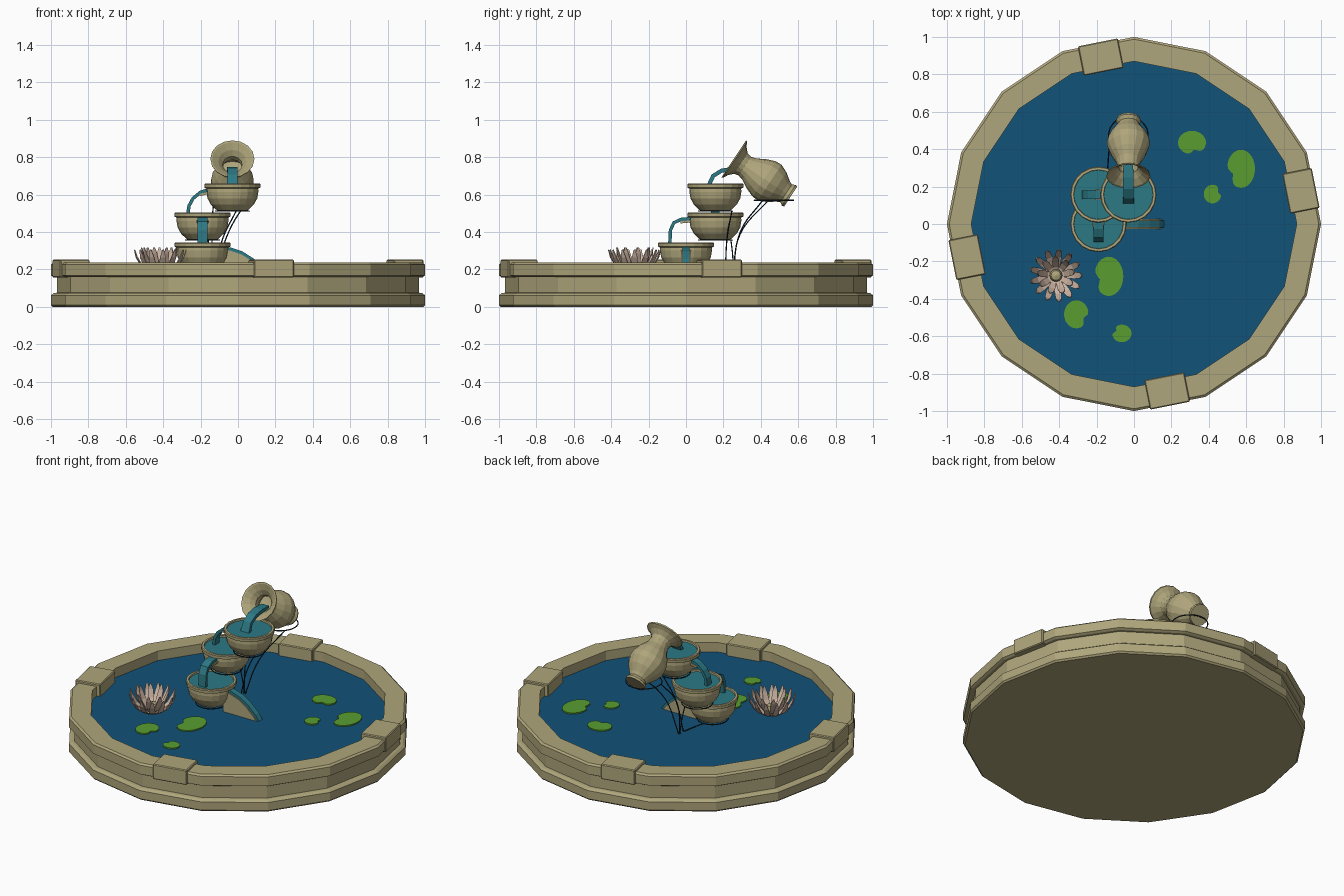
import bpy, bmesh, math
from mathutils import Vector, Matrix

if "Cube" in bpy.data.objects:
    bpy.data.objects.remove(bpy.data.objects["Cube"])


def mat(name, rgb):
    m = bpy.data.materials.new(name)
    m.diffuse_color = (*rgb, 1)
    m.use_nodes = True
    m.node_tree.nodes["Principled BSDF"].inputs["Base Color"].default_value = m.diffuse_color
    return m


STONE = mat("sandstone", (.43, .38, .20))
POND = mat("deep_blue_water", (.006, .085, .19))
TEAL = mat("teal_water", (.025, .19, .235))
GREEN = mat("lily_green", (.10, .34, .03))
PINK = mat("pale_pink", (.60, .45, .36))
WIRE = mat("dark_wire", (.008, .022, .035))


def finish(bm, name, material):
    bmesh.ops.remove_doubles(bm, verts=bm.verts, dist=1e-5)
    bmesh.ops.recalc_face_normals(bm, faces=bm.faces)
    me = bpy.data.meshes.new(name)
    bm.to_mesh(me)
    bm.free()
    me.materials.append(material)
    ob = bpy.data.objects.new(name, me)
    bpy.context.collection.objects.link(ob)
    return ob


def lathe(name, profile, sides, material, loc=(0, 0, 0), tilt=0):
    """Spin an (r, z) profile about z."""
    bm = bmesh.new()
    vs = [bm.verts.new((r, 0, z)) for r, z in profile]
    es = [bm.edges.new(p) for p in zip(vs, vs[1:])]
    bmesh.ops.spin(bm, geom=vs + es, axis=(0, 0, 1), cent=(0, 0, 0),
                   steps=sides, angle=math.tau)
    ob = finish(bm, name, material)
    ob.matrix_world = Matrix.Translation(loc) @ Matrix.Rotation(tilt, 4, 'X')
    return ob


def prism(name, outline, offset, material):
    """Extrude a closed outline of 3D points by an offset."""
    bm = bmesh.new()
    f = bm.faces.new([bm.verts.new(p) for p in outline])
    ext = bmesh.ops.extrude_face_region(bm, geom=[f], use_keep_orig=True)
    bmesh.ops.translate(bm, vec=offset,
                        verts=[v for v in ext["geom"] if isinstance(v, bmesh.types.BMVert)])
    return finish(bm, name, material)


def strip(name, pts, side, widths, thick, material):
    """Sweep a flat rectangular section along points."""
    bm = bmesh.new()
    pts, side, rings = [Vector(p) for p in pts], Vector(side), []
    for i, p in enumerate(pts):
        t = (pts[min(i + 1, len(pts) - 1)] - pts[max(i - 1, 0)]).normalized()
        n = t.cross(side) * thick / 2
        w = side * widths[i] / 2
        rings.append([bm.verts.new(p + a) for a in (w + n, n - w, -w - n, w - n)])
    for a, b in zip(rings, rings[1:]):
        for k in range(4):
            j = (k + 1) % 4
            bm.faces.new((a[k], a[j], b[j], b[k]))
    bm.faces.new(rings[0])
    bm.faces.new(rings[-1])
    return finish(bm, name, material)


def wire(name, pts, cyclic=False):
    cu = bpy.data.curves.new(name, 'CURVE')
    cu.dimensions = '3D'
    cu.bevel_depth, cu.bevel_resolution, cu.resolution_u = .0035, 1, 6
    sp = cu.splines.new('BEZIER')
    sp.bezier_points.add(len(pts) - 1)
    for b, p in zip(sp.bezier_points, pts):
        b.co = p
        b.handle_left_type = b.handle_right_type = 'AUTO'
    sp.use_cyclic_u = cyclic
    cu.materials.append(WIRE)
    bpy.context.collection.objects.link(bpy.data.objects.new(name, cu))


def ring(name, c, r):
    wire(name, [(c[0] + r * math.cos(a), c[1] + r * math.sin(a), c[2])
                for a in (k * math.tau / 8 for k in range(8))], True)


# Sixteen-sided basin and pond water
lathe("basin", [(0, 0), (.99, 0), (1, .01), (1, .062), (.985, .073), (.968, .076),
                (.968, .16), (.985, .16), (1, .168), (1, .226), (.988, .236),
                (.87, .236), (.87, .12), (0, .12)], 16, STONE)
lathe("pond_water", [(0, .12), (.872, .12), (.872, .175), (0, .175)], 16, POND)

# Four coping blocks on the rim
for k in range(4):
    bm = bmesh.new()
    bmesh.ops.create_cube(bm, size=1)
    bmesh.ops.scale(bm, vec=(.16, .217, .096), verts=bm.verts)
    bmesh.ops.bevel(bm, geom=bm.edges[:], offset=.005, segments=1, affect='EDGES')
    a = math.radians(11.25 + 90 * k)
    ob = finish(bm, "coping_block", STONE)
    ob.matrix_world = Matrix.Rotation(a, 4, 'Z') @ Matrix.Translation((.91, 0, .204))

# Three stacked bowls with water and wire holders
BOWL = [(0, 0), (.07, 0), (.085, .008), (.115, .037), (.133, .07), (.139, .105),
        (.138, .122), (.149, .127), (.15, .145), (.146, .15), (.133, .15),
        (.128, .12), (0, .12)]
for name, c in (("lower", (-.19, 0, .195)), ("middle", (-.19, .157, .355)),
                ("upper", (-.03, .157, .51))):
    lathe(name + "_bowl", BOWL, 20, STONE, c)
    lathe(name + "_bowl_water", [(0, .12), (.132, .12), (.132, .14), (0, .14)], 20, TEAL, c)
    ring(name + "_bowl_ring", (c[0], c[1], c[2] + .002), .09)

# Tilted vase, hollow at the mouth
lathe("vase", [(0, 0), (.064, 0), (.067, .012), (.056, .03), (.066, .05), (.095, .09),
               (.114, .135), (.113, .17), (.094, .22), (.068, .265), (.06, .295),
               (.066, .32), (.09, .343), (.116, .357), (.118, .365), (.108, .362),
               (.075, .338), (.052, .31), (.05, .28), (.08, .22), (0, .2)],
      16, STONE, (-.03, .56, .59), math.radians(56.5))

# Falling streams with stone lips underneath
X, Y = (1, 0, 0), (0, 1, 0)
strip("vase_stream", [(-.03, .32, .735), (-.03, .25, .738), (-.03, .19, .728),
                      (-.03, .145, .70), (-.03, .12, .645)],
      X, [.05, .055, .055, .052, .06], .022, TEAL)
strip("upper_stream", [(-.15, .157, .628), (-.20, .157, .613), (-.24, .157, .58),
                       (-.262, .157, .54), (-.27, .157, .485)], Y, [.045] * 5, .018, TEAL)
strip("upper_lip", [(-.155, .157, .61), (-.205, .157, .598)], Y, [.06, .055], .012, STONE)
strip("middle_stream", [(-.19, .03, .472), (-.19, -.025, .468), (-.19, -.065, .45),
                        (-.19, -.083, .41), (-.19, -.087, .33)], X, [.052] * 5, .018, TEAL)
strip("middle_lip", [(-.19, .035, .458), (-.19, -.03, .452)], X, [.065, .06], .012, STONE)

# Curved chute from the lower bowl into the pond
arc = [(-.09, .318), (-.04, .308), (.02, .288), (.08, .25), (.13, .205), (.155, .168)]
prism("chute", [(x, -.026, z - .008) for x, z in arc] + [(-.09, -.026, .168)],
      (0, .052, 0), STONE)
strip("chute_water", [(x, 0, z) for x, z in arc], Y, [.038] * 6, .018, TEAL)

# Thin wire legs under vase and bowls
ring("vase_ring", (-.03, .47, .57), .105)
wire("vase_leg_left", [(-.13, .44, .57), (-.14, .29, .39), (-.13, .25, .17)])
wire("vase_leg_right", [(.05, .41, .57), (-.05, .29, .40), (-.125, .25, .17)])
wire("upper_bowl_leg", [(-.01, .245, .512), (-.08, .22, .37), (-.13, .21, .17)])
wire("middle_bowl_leg", [(-.16, .24, .357), (-.145, .25, .27), (-.13, .25, .17)])
wire("lower_bowl_leg", [(-.19, .09, .197), (-.16, .16, .19), (-.13, .21, .175)])

# Notched lily pads: x, y, half width, half length, notch direction in degrees
for x, y, rx, ry, notch in ((.31, .435, .075, .063, 285), (.572, .295, .075, .102, 205),
                            (.42, .16, .047, .05, 20), (-.135, -.28, .078, .105, 195),
                            (-.308, -.483, .066, .075, 335), (-.065, -.585, .052, .047, 155)):
    pts = []
    for k in range(28):
        a = k * math.tau / 28
        d = abs((a - math.radians(notch) + math.pi) % math.tau - math.pi)
        r = 1 - .38 * math.exp(-(d / .35) ** 2)
        pts.append((x + rx * r * math.cos(a), y + ry * r * math.sin(a), .174))
    prism("lily_pad", pts, (0, 0, .009), GREEN)

# Water lily: two rings of upturned petals round a bud
C = Vector((-.417, -.275, 0))
OUTER = ((.02, .184), (.06, .193), (.10, .22), (.128, .265), (.14, .305))
INNER = ((.015, .19), (.045, .205), (.072, .24), (.092, .285), (.10, .317))
for name, n, shape, phase in (("outer_petal", 13, OUTER, 0), ("inner_petal", 9, INNER, .2)):
    for k in range(n):
        a = k * math.tau / n + phase
        d = Vector((math.cos(a), math.sin(a), 0))
        strip(name, [C + d * r + Vector((0, 0, z)) for r, z in shape],
              (-d.y, d.x, 0), [.014, .03, .037, .03, .008], .005, PINK)
lathe("lily_bud", [(0, .175), (.028, .18), (.034, .215), (.026, .238), (0, .246)],
      12, STONE, C)
